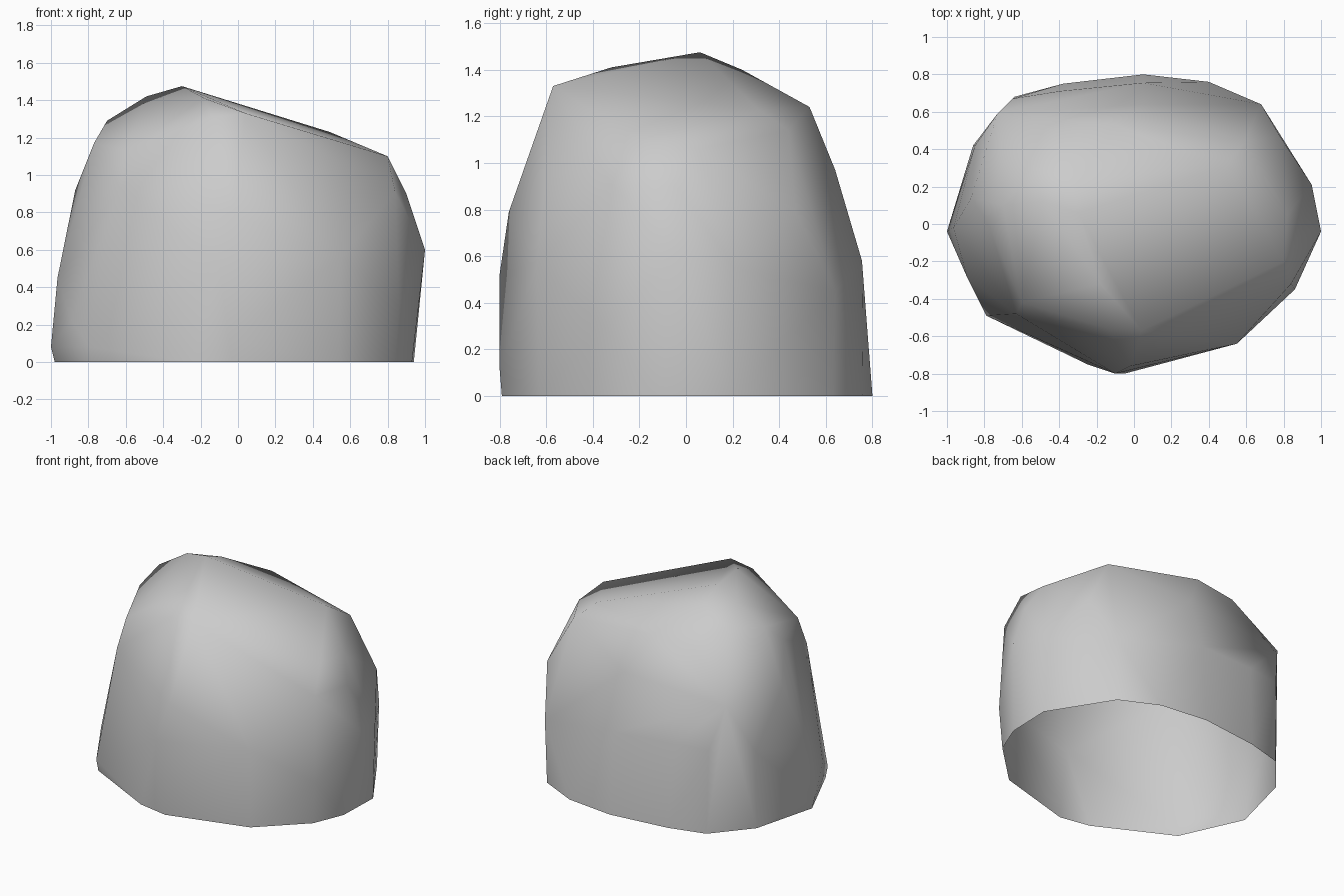
import bpy, bmesh, math

# ground outline of the boulder (x, y)
base = [(-0.98, -0.04), (-0.86, 0.42), (-0.64, 0.68), (-0.38, 0.75), (0.05, 0.80),
        (0.40, 0.76), (0.67, 0.63), (0.94, 0.20), (0.93, -0.12), (0.84, -0.34), (0.54, -0.63),
        (-0.03, -0.79), (-0.25, -0.75), (-0.78, -0.48)]

# chiselled corners of the walls
walls = [(-1.00, -0.04, 0.08), (-0.965, -0.02, 0.45), (-0.79, -0.49, 0.08), (-0.89, -0.29, 0.22),
         (-0.87, 0.14, 0.92), (-0.85, 0.42, 0.55), (-0.05, -0.80, 0.12), (-0.10, -0.80, 0.52),
         (-0.02, -0.76, 0.79), (0.55, -0.64, 0.56), (0.84, -0.32, 0.91), (0.86, -0.35, 0.30),
         (1.00, -0.04, 0.60), (0.95, 0.21, 0.55), (0.90, -0.04, 0.90), (0.78, 0.47, 0.79),
         (0.68, 0.64, 0.45), (0.05, 0.755, 0.58), (-0.40, 0.71, 0.60), (-0.65, 0.67, 0.60),
         (-0.63, -0.48, 0.93)]

# crown and sloping top
crown = [(-0.30, 0.06, 1.475), (-0.49, 0.12, 1.42), (-0.18, -0.32, 1.41), (0.04, -0.57, 1.33),
         (-0.14, -0.56, 1.31), (0.80, -0.20, 1.10), (0.82, 0.05, 1.06), (0.49, 0.31, 1.23),
         (-0.30, 0.24, 1.40), (-0.70, 0.10, 1.29), (-0.77, -0.02, 1.17), (-0.60, -0.42, 1.13),
         (-0.10, 0.53, 1.24), (0.59, 0.44, 1.14), (0.05, 0.64, 0.97), (-0.73, 0.59, 0.91),
         (-0.53, 0.30, 1.31), (-0.42, 0.50, 1.22)]

bm = bmesh.new()
for p in [(x, y, 0) for x, y in base] + walls + crown:
    bm.verts.new(p)
bmesh.ops.convex_hull(bm, input=bm.verts)
bmesh.ops.delete(bm, geom=[v for v in bm.verts if not v.link_faces], context='VERTS')
bmesh.ops.recalc_face_normals(bm, faces=bm.faces)

# the shell is open underneath
under = [f for f in bm.faces if all(v.co.z < 0.001 for v in f.verts)]
bmesh.ops.delete(bm, geom=under, context='FACES')

mesh = bpy.data.meshes.new("boulder")
bm.to_mesh(mesh)
bm.free()
boulder = bpy.data.objects.new("boulder", mesh)
bpy.context.collection.objects.link(boulder)

# soft facets
bpy.context.view_layer.objects.active = boulder
boulder.select_set(True)
bpy.ops.object.shade_smooth_by_angle(angle=math.radians(60))
